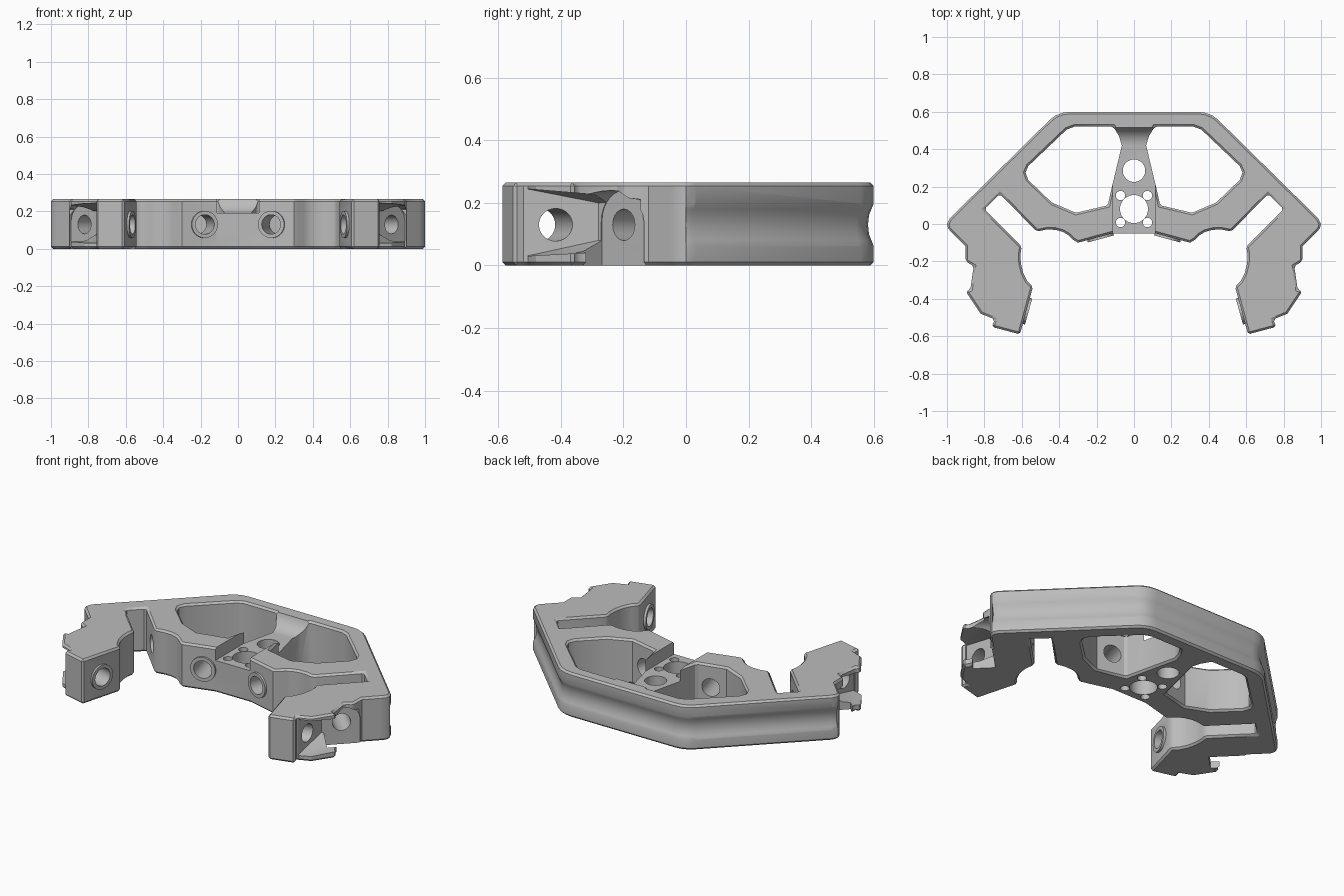
import bpy, bmesh, math
from mathutils import Vector

if "Cube" in bpy.data.objects:
    bpy.data.objects.remove(bpy.data.objects["Cube"], do_unlink=True)

H = 0.265    # plate height
MID = 0.13   # height of the side bores

grey = bpy.data.materials.new("light_grey")
grey.use_nodes = True
grey.diffuse_color = (0.5, 0.5, 0.5, 1)
grey.node_tree.nodes["Principled BSDF"].inputs["Base Color"].default_value = (0.5, 0.5, 0.5, 1)


def make(name, bm):
    bmesh.ops.recalc_face_normals(bm, faces=bm.faces)
    mesh = bpy.data.meshes.new(name)
    bm.to_mesh(mesh)
    bm.free()
    obj = bpy.data.objects.new(name, mesh)
    mesh.materials.append(grey)
    bpy.context.collection.objects.link(obj)
    return obj


def loft(name, rings):
    """Closed solid through a list of equal-length vertex rings."""
    bm = bmesh.new()
    rows = [[bm.verts.new(p) for p in ring] for ring in rings]
    n = len(rows[0])
    for a, b in zip(rows, rows[1:]):
        for i in range(n):
            bm.faces.new((a[i], a[(i + 1) % n], b[(i + 1) % n], b[i]))
    bm.faces.new(rows[0])
    bm.faces.new(rows[-1])
    return make(name, bm)


def prism(name, outline, z0, z1):
    return loft(name, [[(x, y, z) for x, y in outline] for z in (z0, z1)])


def rod(name, start, end, r, sides=40):
    start, end = Vector(start), Vector(end)
    rot = (end - start).to_track_quat('Z', 'Y')
    ring = [rot @ Vector((r * math.cos(t), r * math.sin(t), 0))
            for t in (2 * math.pi * i / sides for i in range(sides))]
    return loft(name, [[p + c for p in ring] for c in (start, end)])


def hull(name, points):
    bm = bmesh.new()
    for p in points:
        bm.verts.new(p)
    bmesh.ops.convex_hull(bm, input=bm.verts)
    return make(name, bm)


def mirror(points, s):
    return [(s * p[0], *p[1:]) for p in points]


def apply(mod):
    bpy.context.view_layer.objects.active = body
    bpy.ops.object.modifier_apply(modifier=mod.name)


def combine(tool, operation='DIFFERENCE'):
    mod = body.modifiers.new("combine", 'BOOLEAN')
    mod.operation, mod.object, mod.solver = operation, tool, 'EXACT'
    apply(mod)
    bpy.data.objects.remove(tool, do_unlink=True)


# Plate outline: right half, from the front centre round to the back
front = [(.115, -.05), (.30, -.10), (.325, -.085), (.35, -.06), (.38, -.042),
         (.42, -.031), (.47, -.03), (.52, -.04), (.717, .16), (.80, .08),
         (.60, -.12), (.607, -.16), (.605, -.21), (.593, -.26), (.57, -.305),
         (.54, -.335), (.61, -.59), (.76, -.55), (.745, -.51), (.82, -.48),
         (.90, -.36), (.875, -.35), (.857, -.225), (.90, -.20), (.90, -.12)]
rim = [(.97, -.05), (.993, -.025), (1.0, 0), (.985, .03),
       (.45, .557), (.42, .58), (.38, .595), (.34, .60)]
half = front + rim
body = prism("mounting_frame", half + mirror(half, -1)[::-1], 0, H)

# Two windows either side of the centre post
window = [(.11, .52), (.32, .52), (.36, .505), (.565, .31), (.58, .275), (.565, .235),
          (.44, .115), (.31, .06), (.14, .10), (.12, .19), (.065, .42), (.08, .47)]
for s in (-1, 1):
    combine(prism("window_cutter", mirror(window, s), -.1, H + .1))

# Chamfer on all the sharp edges
bevel = body.modifiers.new("chamfer", 'BEVEL')
bevel.width, bevel.segments = .011, 1
bevel.limit_method, bevel.angle_limit = 'ANGLE', math.radians(50)
apply(bevel)

# Shallow rounded groove along the outside of the rim
path = rim[2:] + mirror(rim[2:], -1)[::-1]
section = [(.05, .05), (.001, .06), (-.007, .08), (-.015, .10), (-.018, MID),
           (-.015, .16), (-.007, .18), (.001, .20), (.05, .21)]
rings = []
for i, p in enumerate(path):
    a, b = Vector(path[max(i - 1, 0)]), Vector(path[min(i + 1, len(path) - 1)])
    t = (b - a).normalized()
    rings.append([(p[0] + t.y * d, p[1] - t.x * d, z) for d, z in section])
combine(loft("groove_cutter", rings))

# Lowered centre plate with a curved rise to the back rim
rise = [(.42 + .1 * math.sin(t), .29 - .1 * math.cos(t))
        for t in (math.pi / 2 * i / 10 for i in range(11))]
side = [(-.2, .4), (-.2, .19)] + rise + [(.52, .4)]
combine(loft("recess_cutter", [[(x, y, z) for y, z in side] for x in (-.113, .113)]))

# Centre plate holes
holes = [(0, .08, .075), (0, .285, .06)]
holes += [(sx * .072, .08 + sy * .072, .025) for sx in (-1, 1) for sy in (-1, 1)]
for x, y, r in holes:
    combine(rod("hole_cutter", (x, y, -.1), (x, y, H + .1), r))

# Pockets on the outside of the arms
pocket = [(x, y, z) for x, y, low, high in
          ((.745, -.28, .08, .20), (.775, -.35, .08, .20), (.75, -.51, .03, .245),
           (.95, -.51, .03, .245), (.98, -.15, .05, .215), (.875, -.145, .06, .21))
          for z in (low, high)]
# Recessed slanted seat at the elbow, arched on top and open below
along, out = Vector((.707, .707, 0)), Vector((.707, -.707, 0))
seat = Vector((.822, -.198, 0))
arch = [(-.1, -.1), (.1, -.1)]
arch += [(.1 * math.cos(t), .14 + .1 * math.sin(t))
         for t in (math.pi * i / 14 for i in range(15))]
arch_rings = [[tuple(seat + along * u + out * d + Vector((0, 0, z))) for u, z in arch]
              for d in (0, .12)]

for s in (-1, 1):
    combine(hull("pocket_cutter", mirror(pocket, s)))
    combine(loft("seat_cutter", [mirror(ring, s) for ring in arch_rings]))

    # Raised collars with bores through the front wall and arm tips
    for x, y, nx, ny, depth in ((.18, -.068, -.26, -.965, .22),
                                (.575, -.465, -.962, -.27, .42)):
        c, n = Vector((s * x, y, MID)), Vector((s * nx, ny, 0))
        combine(rod("collar", c - n * .03, c + n * .012, .072), 'UNION')
        combine(rod("bore_cutter", c - n * depth, c + n * .1, .052))

    # Slanted bore from the elbow across the slot into the window
    combine(rod("elbow_bore_cutter", (s * .88, -.14 - .118, MID), (s * .48, .142, MID), .05))

bpy.ops.object.select_all(action='DESELECT')
body.select_set(True)
bpy.context.view_layer.objects.active = body
bpy.ops.object.shade_smooth_by_angle(angle=math.radians(32))
